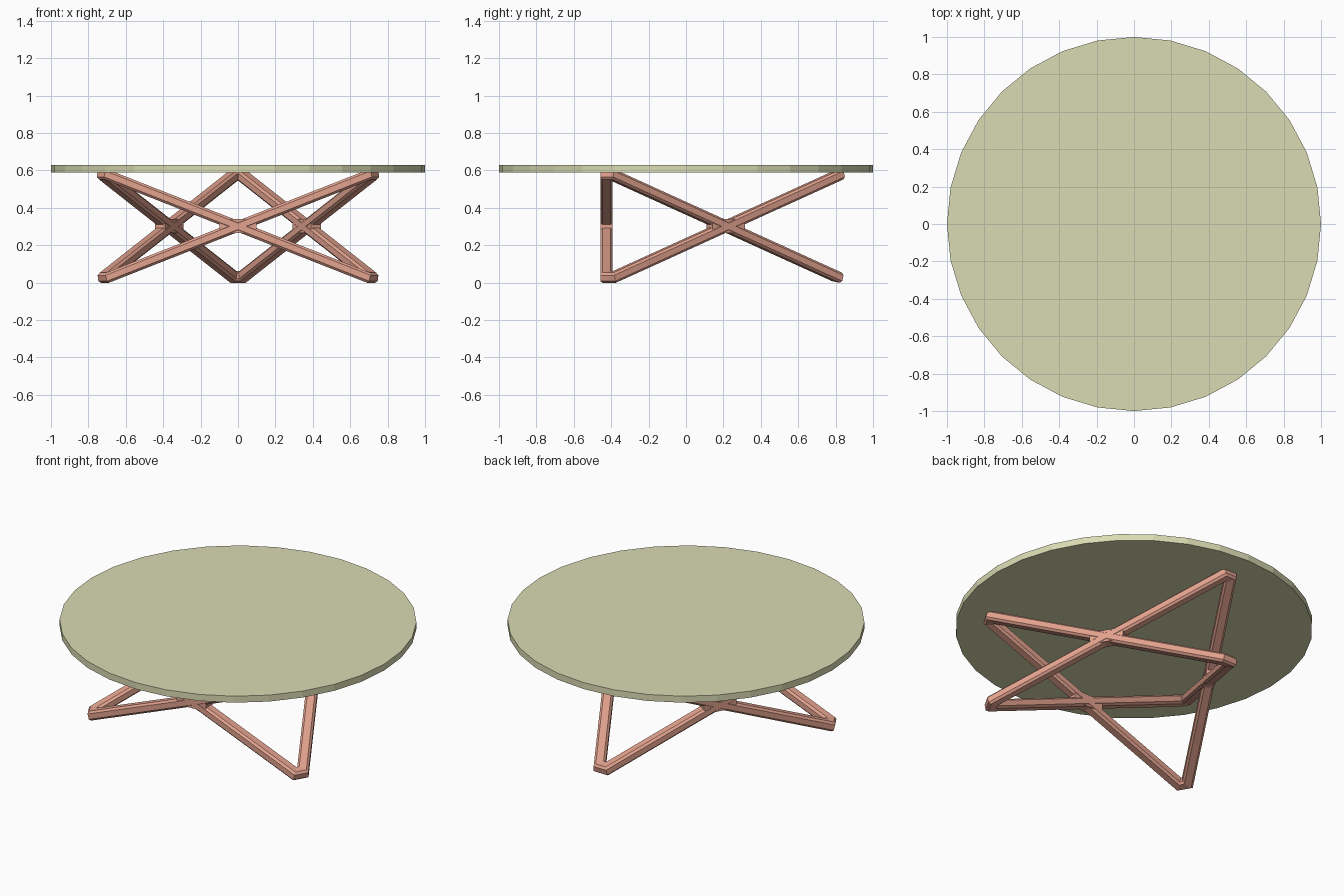
import bpy, bmesh, math
from mathutils import Vector, Matrix

if "Cube" in bpy.data.objects:
    bpy.data.objects.remove(bpy.data.objects["Cube"])


def material(name, color):
    m = bpy.data.materials.new(name)
    m.diffuse_color = (*color, 1)
    m.use_nodes = True
    m.node_tree.nodes["Principled BSDF"].inputs["Base Color"].default_value = m.diffuse_color
    return m


def finish(bm, name, mat):
    bmesh.ops.recalc_face_normals(bm, faces=bm.faces)
    me = bpy.data.meshes.new(name)
    bm.to_mesh(me)
    bm.free()
    ob = bpy.data.objects.new(name, me)
    bpy.context.collection.objects.link(ob)
    me.materials.append(mat)
    return ob


olive = material("olive_top", (0.70, 0.71, 0.45))
red = material("red_wood", (0.76, 0.36, 0.27))

# Round table top, 32 sides
bm = bmesh.new()
bmesh.ops.create_cone(bm, cap_ends=True, segments=32, radius1=1, radius2=1,
                      depth=0.04, matrix=Matrix.Translation((0, 0, 0.61)))
finish(bm, "table_top", olive)

# Closed zigzag path: six blunted corners alternating floor / top,
# running round the triangle so every side carries a crossed pair
R, S = 0.85, 0.025
path = []
for k in range(6):
    a = math.radians(90 + 120 * k)
    out = Vector((math.cos(a), math.sin(a), 0))
    tan = Vector((-math.sin(a), math.cos(a), 0))
    s, z = (S, 0.031) if k % 2 == 0 else (S - 0.004, 0.574)
    c = out * (R - s * math.sqrt(3)) + Vector((0, 0, z))
    path += [c - tan * s, c + tan * s]

# Chamfered bar section: (outward, up)
W, H, C = 0.033, 0.028, 0.012
section = [(W, -H + C), (W, H - C), (W - C, H), (-W + C, H),
           (-W, H - C), (-W, -H + C), (-W + C, -H), (W - C, -H)]

bm = bmesh.new()
rings = []
n = len(path)
for i, p in enumerate(path):
    d_in = (p - path[i - 1]).normalized()
    d_out = (path[(i + 1) % n] - p).normalized()
    t = (d_in + d_out).normalized()
    d = d_out if i % 2 else d_in          # direction of the long bar
    nrm = Vector((d.y, -d.x, 0)).normalized()
    up = nrm.cross(d).normalized()
    if up.z < 0:
        up = -up
    ring = []
    for a, b in section:
        o = nrm * a + up * b
        o -= d * (o.dot(t) / d.dot(t))    # mitre onto the joint plane
        ring.append(bm.verts.new(p + o))
    rings.append(ring)
for i in range(n):
    r, q = rings[i], rings[(i + 1) % n]
    for j in range(8):
        k = (j + 1) % 8
        bm.faces.new((r[j], r[k], q[k], q[j]))
finish(bm, "crossed_leg_frame", red)

# Octagonal gusset where each pair of bars crosses
outline = [(0.10, -0.015), (0.10, 0.015), (0.04, 0.037), (-0.04, 0.037),
           (-0.10, 0.015), (-0.10, -0.015), (-0.04, -0.037), (0.04, -0.037)]
for k, side in enumerate(("front", "right", "left")):
    bm = bmesh.new()
    f = bm.faces.new([bm.verts.new((x, -R / 2 - 0.031, 0.302 + z)) for x, z in outline])
    ext = bmesh.ops.extrude_face_region(bm, geom=[f], use_keep_orig=True)
    bmesh.ops.translate(bm, vec=(0, 0.062, 0),
                        verts=[v for v in ext["geom"] if isinstance(v, bmesh.types.BMVert)])
    bmesh.ops.rotate(bm, verts=bm.verts, cent=(0, 0, 0),
                     matrix=Matrix.Rotation(math.radians(120 * k), 3, 'Z'))
    finish(bm, side + "_crossing_joint", red)
